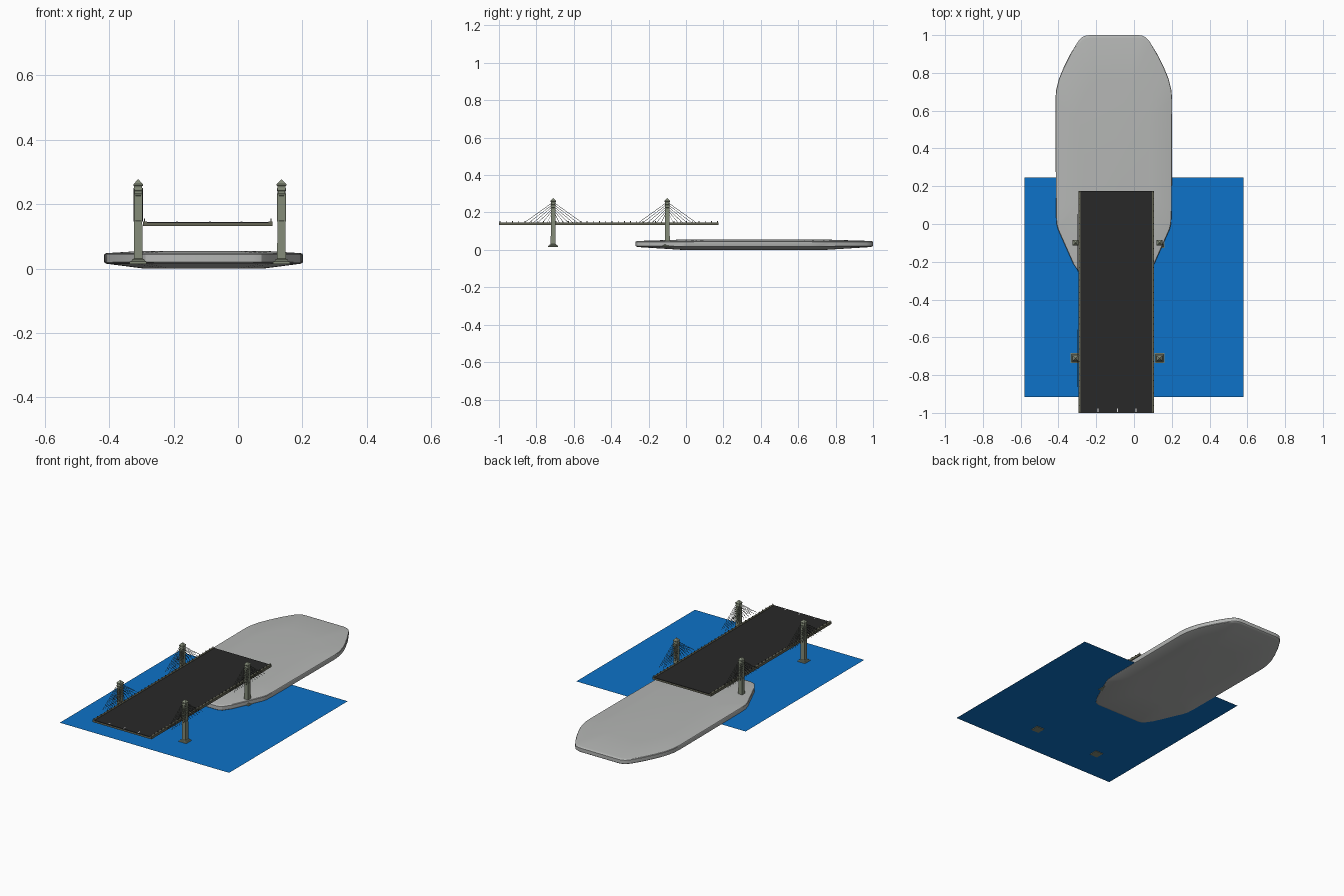
import bpy, bmesh, math
from mathutils import Vector, Matrix

if "Cube" in bpy.data.objects:
    bpy.data.objects.remove(bpy.data.objects["Cube"])

def mat(name, c):
    m = bpy.data.materials.new(name)
    m.diffuse_color = (*c, 1)
    m.use_nodes = True
    m.node_tree.nodes["Principled BSDF"].inputs["Base Color"].default_value = m.diffuse_color
    return m

WATER = mat("water blue", (0.004, 0.17, 0.58))
ROCK = mat("island grey", (0.46, 0.47, 0.46))
STONE = mat("tower stone", (0.23, 0.26, 0.19))
EDGE = mat("deck edge", (0.13, 0.13, 0.09))
ROAD = mat("asphalt", (0.022, 0.022, 0.022))
CABLE = mat("cable dark", (0.06, 0.065, 0.055))
WHITE = mat("lane white", (0.8, 0.8, 0.8))

def finish(name, bm, m, smooth=None):
    bmesh.ops.recalc_face_normals(bm, faces=bm.faces)
    me = bpy.data.meshes.new(name)
    bm.to_mesh(me)
    bm.free()
    me.materials.append(m)
    ob = bpy.data.objects.new(name, me)
    bpy.context.collection.objects.link(ob)
    if smooth:
        bpy.context.view_layer.objects.active = ob
        ob.select_set(True)
        bpy.ops.object.shade_smooth_by_angle(angle=math.radians(smooth))
        ob.select_set(False)
    return ob

def box(bm, x0, x1, y0, y1, z0, z1):
    c = Vector(((x0 + x1) / 2, (y0 + y1) / 2, (z0 + z1) / 2))
    s = Matrix.Diagonal((x1 - x0, y1 - y0, z1 - z0, 1))
    bmesh.ops.create_cube(bm, size=1, matrix=Matrix.Translation(c) @ s)

def rod(bm, a, b, r):
    a, b = Vector(a), Vector(b)
    d = b - a
    m = Matrix.Translation((a + b) / 2) @ d.to_track_quat('Z', 'Y').to_matrix().to_4x4()
    bmesh.ops.create_cone(bm, cap_ends=True, segments=5, radius1=r, radius2=r,
                          depth=d.length, matrix=m)

def loft(bm, rings):
    loops = [[bm.verts.new(p) for p in r] for r in rings]
    n = len(loops[0])
    for a, b in zip(loops, loops[1:]):
        for i in range(n):
            j = (i + 1) % n
            bm.faces.new((a[i], a[j], b[j], b[i]))
    bm.faces.new(loops[0][::-1])
    bm.faces.new(loops[-1])

# water sheet
bm = bmesh.new()
vs = [bm.verts.new(p) for p in ((-.58, -.915, .019), (.58, -.915, .019),
                                (.58, .245, .019), (-.58, .245, .019))]
bm.faces.new(vs)
finish("water", bm, WATER)

# island: mirrored half outline, domed slightly above and below
CX, CY = -0.107, 0.36
half = [(.155, -.27), (.18, -.26), (.215, -.21), (.295, -.03), (.303, 0), (.306, .06),
        (.308, .4), (.309, .66), (.305, .71), (.29, .77), (.265, .83), (.23, .9),
        (.19, .965), (.17, .988), (.15, .997), (.13, 1.0)]
outline = half + [(-x, y) for x, y in reversed(half)]
def ring(s, z):
    return [(CX + x * s, CY + (y - CY) * s, z) for x, y in outline]
bm = bmesh.new()
loft(bm, [ring(.6, 0), ring(.975, .015), ring(.995, .018), ring(1, .021), ring(1, .043),
          ring(.994, .046), ring(.975, .048), ring(.62, .055)])
finish("island", bm, ROCK, 30)

# bridge deck slab
X0, X1, Y0, Y1 = -0.295, 0.107, -1.0, 0.175
bm = bmesh.new()
box(bm, X0, X1, Y0, Y1, .132, .142)
for x in (X0, X1 - .012):
    box(bm, x, x + .012, Y0, Y1, .1415, .147)
finish("deck_slab", bm, EDGE)

# road surface
bm = bmesh.new()
box(bm, X0 + .012, X1 - .012, Y0 + .001, Y1 - .001, .1415, .145)
finish("road_surface", bm, ROAD)

# lane dashes at the near end
bm = bmesh.new()
for x in (-.19, -.087, .011):
    box(bm, x - .003, x + .003, -.995, -.978, .1445, .1458)
finish("lane_dashes", bm, WHITE)

# railing posts on both edges
bm = bmesh.new()
n = 36
for i in range(n):
    y = Y0 + .006 + i * (Y1 - Y0 - .012) / (n - 1)
    for x in (X0 + .005, X1 - .005):
        box(bm, x - .0015, x + .0015, y - .002, y + .002, .146, .155)
finish("railing_posts", bm, EDGE)

# towers with stay cables: (half width, height) profile
profile = [(.0265, .015), (.0265, .022), (.021, .024), (.018, .029), (.0135, .031),
           (.0125, .145), (.0125, .148), (.011, .150), (.0105, .225), (.0135, .227),
           (.0135, .231), (.0115, .233), (.0115, .241), (.0135, .243), (.0135, .248),
           (.0125, .250), (.0125, .256), (.015, .258), (.015, .262), (.0008, .277)]
for side, tx in (("left", -.31), ("right", .135)):
    for end, ty in (("front", -.71), ("rear", -.1)):
        bm = bmesh.new()
        loft(bm, [[(tx - w, ty - w, z), (tx + w, ty - w, z),
                   (tx + w, ty + w, z), (tx - w, ty + w, z)] for w, z in profile])
        # raised corner strips framing the upper shaft
        for sx in (-1, 1):
            for sy in (-1, 1):
                cx, cy = tx + sx * .0105, ty + sy * .0105
                box(bm, cx - .0025, cx + .0025, cy - .0025, cy + .0025, .147, .228)
        finish(f"{side}_{end}_tower", bm, STONE)

        bm = bmesh.new()
        for px in (-.0132, .0132):
            for s in (-1, 1):
                for k in range(6):
                    reach, top = .152 - .024 * k, .25 - .011 * k
                    rod(bm, (tx + px, ty + s * .008, top),
                        (tx + px, ty + s * reach, .147), .0011)
        finish(f"{side}_{end}_cables", bm, CABLE)
